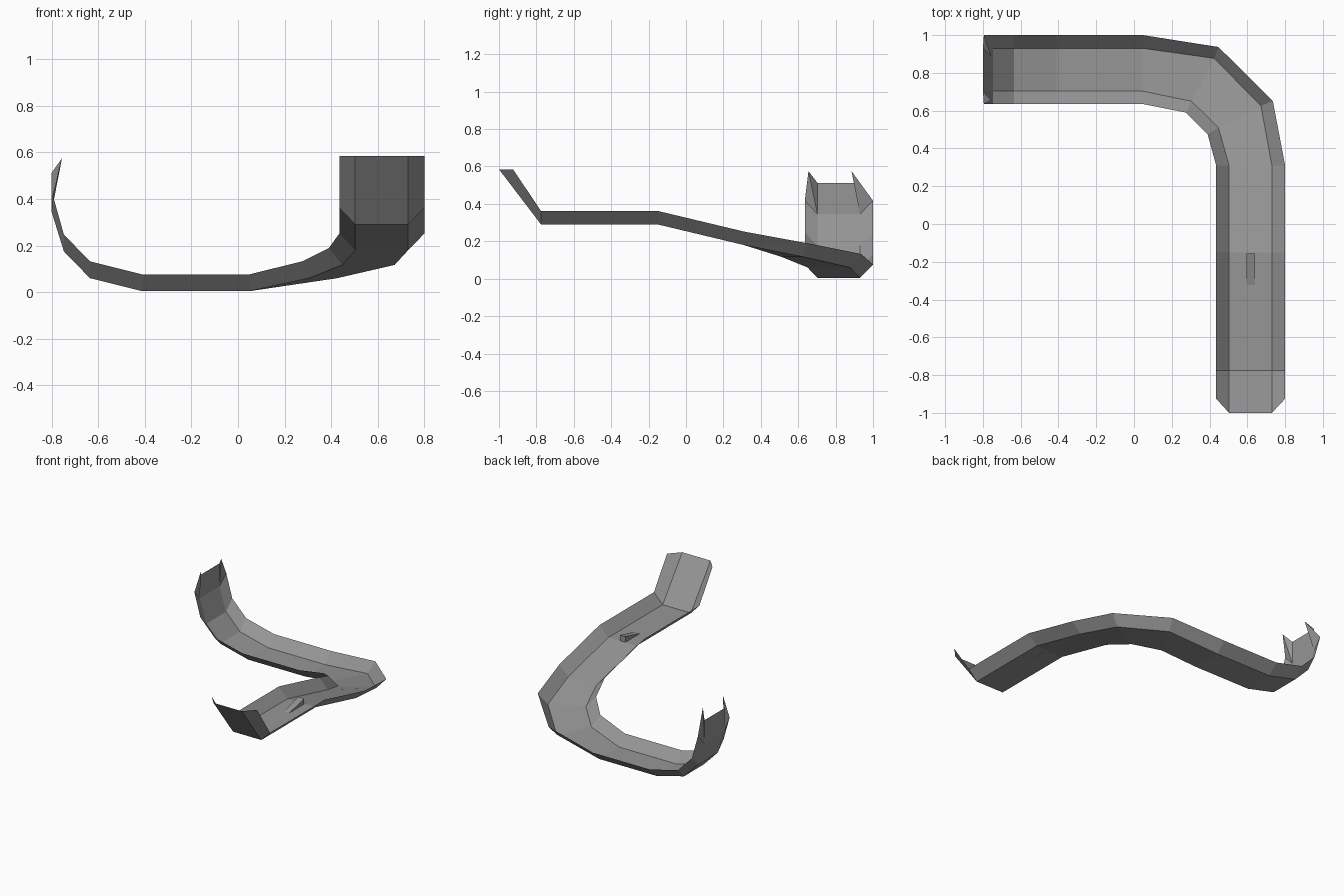
import bpy
import bmesh

if "Cube" in bpy.data.objects:
    bpy.data.objects.remove(bpy.data.objects["Cube"])

grey = bpy.data.materials.new("mid grey")
grey.diffuse_color = (0.305, 0.305, 0.305, 1)
grey.use_nodes = True
grey.node_tree.nodes["Principled BSDF"].inputs["Base Color"].default_value = grey.diffuse_color


def make_object(name, verts, faces):
    mesh = bpy.data.meshes.new(name)
    bm = bmesh.new()
    vs = [bm.verts.new(v) for v in verts]
    for f in faces:
        bm.faces.new([vs[i] for i in f])
    bm.to_mesh(mesh)
    bm.free()
    mesh.materials.append(grey)
    obj = bpy.data.objects.new(name, mesh)
    bpy.context.collection.objects.link(obj)
    return obj


# Trough cross-section: inner lip, inner floor, outer floor, outer lip
ACROSS = (0.435, 0.503, 0.73, 0.80)
LIP = 0.072


def section(points, z, lip_z=None):
    lip_z = z + LIP if lip_z is None else lip_z
    return [(x, y, lip_z if i in (0, 3) else z) for i, (x, y) in enumerate(points)]


def side_run(y, z, lip_y=None, lip_z=None):
    ly = y if lip_y is None else lip_y
    return section([(x, ly if i in (0, 3) else y) for i, x in enumerate(ACROSS)], z, lip_z)


def back_run(x, z):
    return section([(x, a + 0.2) for a in ACROSS], z)


sections = [
    # raised entry ramp, level stretch, descent
    side_run(-1.0, 0.585, -0.925, 0.585),
    side_run(-0.775, 0.29),
    side_run(-0.15, 0.29),
    side_run(0.31, 0.18),
    # bend
    section([(0.39, 0.475), (0.447, 0.51), (0.672, 0.625), (0.735, 0.652)], 0.117),
    section([(0.275, 0.59), (0.305, 0.65), (0.425, 0.877), (0.447, 0.937)], 0.06),
    # back stretch and curl up at the far end
    back_run(0.047, 0.004),
    back_run(-0.41, 0.004),
    back_run(-0.635, 0.06),
    back_run(-0.747, 0.175),
    back_run(-0.80, 0.345),
    # pointed lips on the curled end
    [(-0.755, 0.655, 0.575), (-0.80, 0.703, 0.512),
     (-0.80, 0.93, 0.512), (-0.755, 0.885, 0.575)],
]
# lips of the second-to-last section lean slightly inward
sections[-2] = [(-0.795 if i in (0, 3) else x, y, z)
                for i, (x, y, z) in enumerate(sections[-2])]

verts = [v for s in sections for v in s]
faces = []
last = len(sections) - 2
for s in range(last + 1):
    for i in range(3):
        a, b = s * 4 + i, s * 4 + i + 1
        c, d = b + 4, a + 4
        if s == last and i == 0:        # fold from lip tip to floor
            faces += [(a, b, d), (b, c, d)]
        elif s == last and i == 2:
            faces += [(a, b, c), (a, c, d)]
        else:
            faces.append((a, b, c, d))
make_object("trough_track", verts, faces)

# Small wedge on the level floor, with a flush tapering tail
x0, x1, zf, zt = 0.595, 0.64, 0.2895, 0.33
make_object("floor_wedge", [
    (x0, -0.155, zf), (x1, -0.155, zf), (x1, -0.325, zf), (x0, -0.325, zf),
    (x0, -0.155, zt), (x1, -0.155, zt), (0.6175, -0.46, zf)],
    [(0, 4, 5, 1), (3, 2, 5, 4), (1, 5, 2), (0, 3, 4), (0, 1, 2, 6, 3)])
